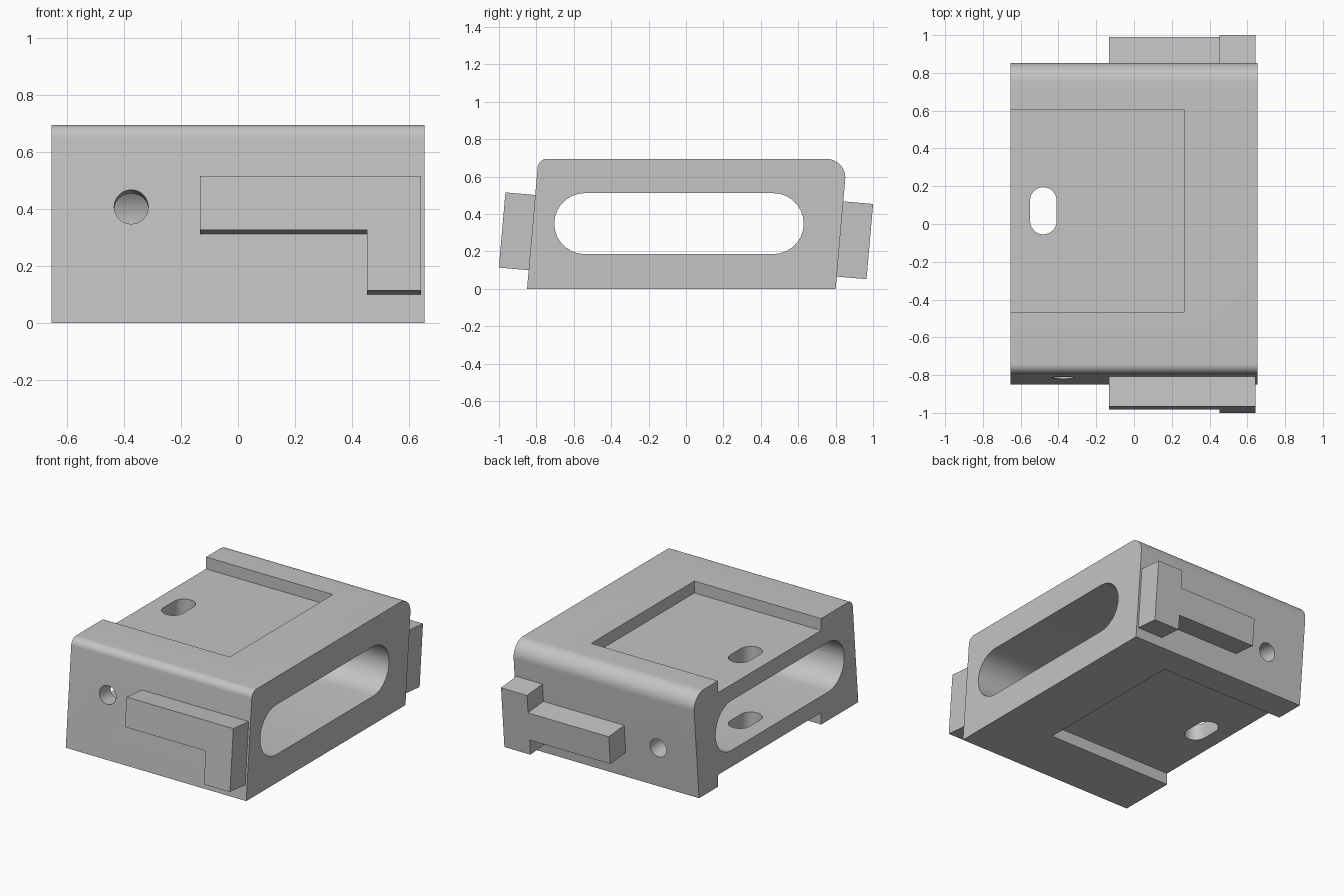
import bpy
import bmesh
from math import sin, cos, tan, pi, radians
from mathutils import Vector

if "Cube" in bpy.data.objects:
    bpy.data.objects.remove(bpy.data.objects["Cube"], do_unlink=True)

TILT = radians(5)      # lean of the front and back faces
HALF_X, HEIGHT = 0.655, 0.695
FRONT_Y, BACK_Y = -0.85, 0.80

grey = bpy.data.materials.new("plain_grey")
grey.use_nodes = True
grey.diffuse_color = (0.55, 0.55, 0.55, 1)
grey.node_tree.nodes["Principled BSDF"].inputs["Base Color"].default_value = grey.diffuse_color


def arc(u, v, r, start, end, n=14):
    angles = [start + (end - start) * i / n for i in range(n + 1)]
    return [(u + r * cos(a), v + r * sin(a)) for a in angles]


def stadium(u, v, half_u, r):
    """Slot outline lengthened along its first axis."""
    return (arc(u + half_u - r, v, r, -pi / 2, pi / 2) +
            arc(u - half_u + r, v, r, pi / 2, 3 * pi / 2))


def prism(name, points, direction):
    """Extrude a planar outline along a direction."""
    bm = bmesh.new()
    face = bm.faces.new([bm.verts.new(p) for p in points])
    new = bmesh.ops.extrude_face_region(bm, geom=[face])["geom"]
    verts = [g for g in new if isinstance(g, bmesh.types.BMVert)]
    bmesh.ops.translate(bm, verts=verts, vec=direction)
    bmesh.ops.recalc_face_normals(bm, faces=bm.faces)
    mesh = bpy.data.meshes.new(name)
    bm.to_mesh(mesh)
    bm.free()
    mesh.materials.append(grey)
    obj = bpy.data.objects.new(name, mesh)
    bpy.context.collection.objects.link(obj)
    return obj


def activate(obj):
    bpy.ops.object.select_all(action='DESELECT')
    obj.select_set(True)
    bpy.context.view_layer.objects.active = obj


def cut(obj, cutter):
    cutter.hide_render = True
    activate(obj)
    mod = obj.modifiers.new("cut", 'BOOLEAN')
    mod.operation, mod.solver, mod.object = 'DIFFERENCE', 'EXACT', cutter
    bpy.ops.object.modifier_apply(modifier=mod.name)
    bpy.data.objects.remove(cutter, do_unlink=True)


# Leaning block with two rounded top edges
r_front, r_back = 0.05, 0.10
front_c = FRONT_Y + (HEIGHT - r_front) * tan(TILT) + r_front / cos(TILT)
back_c = BACK_Y + (HEIGHT - r_back) * tan(TILT) - r_back / cos(TILT)
profile = ([(FRONT_Y, 0), (BACK_Y, 0)] +
           arc(back_c, HEIGHT - r_back, r_back, -TILT, pi / 2) +
           arc(front_c, HEIGHT - r_front, r_front, pi / 2, pi - TILT))
body = prism("body", [(-HALF_X, y, z) for y, z in profile], (2 * HALF_X, 0, 0))

# Large slot running side to side
slot = stadium(-0.0375, 0.349, 0.667, 0.163)
cut(body, prism("side_slot_cutter", [(-1, y, z) for y, z in slot], (2, 0, 0)))

# Matching recesses in the top and the underside, open on one side
depth = 0.078
for name, z, h in (("top", HEIGHT - depth, 0.2), ("bottom", depth, -0.2)):
    corners = [(-0.8, -0.465), (0.265, -0.465), (0.265, 0.605), (-0.8, 0.605)]
    cut(body, prism(name + "_recess_cutter", [(x, y, z) for x, y in corners], (0, 0, h)))

# Vertical slotted hole through both walls
oval = stadium(0.07, -0.48, 0.125, 0.07)
cut(body, prism("oval_hole_cutter", [(x, y, -0.1) for y, x in oval], (0, 0, 1)))

# Round hole drilled square to the leaning faces
axis = Vector((0, cos(TILT), -sin(TILT)))
up = Vector((0, sin(TILT), cos(TILT)))
start = Vector((-0.375, FRONT_Y + 0.407 * tan(TILT), 0.407)) - axis * 0.15
ring = [start + Vector((u, 0, 0)) + up * v for u, v in arc(0, 0, 0.06, 0, 2 * pi, 32)[:-1]]
cut(body, prism("round_hole_cutter", ring, axis * 2))


# Rails standing out from the leaning faces
def rail(name, outline, base_y, out):
    points = [Vector((x, base_y + z * tan(TILT), z)) - out * 0.02 for x, z in outline]
    return prism(name, points, out * 0.18)


END, STEP, OUTER = -0.133, 0.453, 0.642
front_rail = rail("front_rail", [(END, 0.312), (STEP, 0.312), (STEP, 0.10),
                                 (OUTER, 0.10), (OUTER, 0.502), (END, 0.502)],
                  FRONT_Y, -axis)
back_rail = rail("back_rail", [(END, 0.165), (STEP, 0.165), (STEP, 0.066),
                               (OUTER, 0.066), (OUTER, 0.468), (STEP, 0.468),
                               (STEP, 0.35), (END, 0.35)],
                 BACK_Y, axis)

for obj in (body, front_rail, back_rail):
    activate(obj)
    bpy.ops.object.shade_smooth_by_angle(angle=radians(30))
